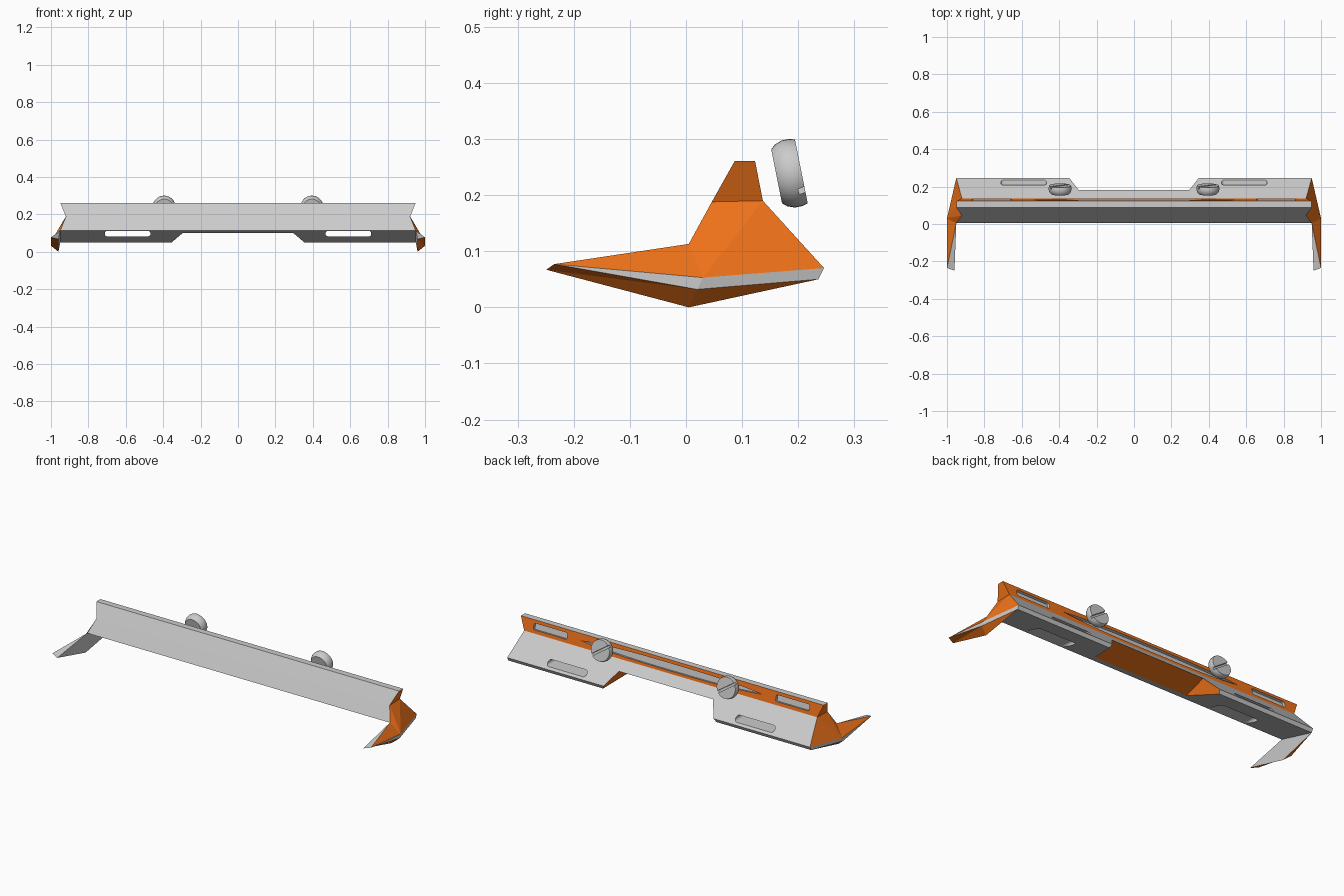
import bpy, bmesh, math
from mathutils import Matrix, Vector

if "Cube" in bpy.data.objects:
    bpy.data.objects.remove(bpy.data.objects["Cube"])

orange = bpy.data.materials.new("orange")
orange.diffuse_color = (0.87, 0.17, 0.01, 1)
orange.use_nodes = True
orange.node_tree.nodes["Principled BSDF"].inputs["Base Color"].default_value = orange.diffuse_color
TILT = math.atan2(0.014, 0.07)      # lean of the upper rear strip


def to_object(bm, name):
    bmesh.ops.recalc_face_normals(bm, faces=bm.faces)
    me = bpy.data.meshes.new(name)
    bm.to_mesh(me)
    bm.free()
    me.materials.append(None)
    me.materials.append(orange)
    ob = bpy.data.objects.new(name, me)
    bpy.context.collection.objects.link(ob)
    return ob


def prism(name, outline, y0, y1, matrix=Matrix(), mat=0):
    """Extrude an x/z outline along y."""
    bm = bmesh.new()
    rings = [[bm.verts.new(matrix @ Vector((x, y, z))) for x, z in outline] for y in (y0, y1)]
    n = len(outline)
    bm.faces.new(rings[0])
    bm.faces.new(rings[1])
    for i in range(n):
        j = (i + 1) % n
        bm.faces.new((rings[0][i], rings[0][j], rings[1][j], rings[1][i]))
    for f in bm.faces:
        f.material_index = mat
    return to_object(bm, name)


def rounded(w, h, r, steps=6):
    pts = []
    for k, (sx, sz) in enumerate(((1, 1), (-1, 1), (-1, -1), (1, -1))):
        for i in range(steps):
            a = (k + i / (steps - 1)) * math.pi / 2
            pts.append((sx * (w / 2 - r) + r * math.cos(a), sz * (h / 2 - r) + r * math.sin(a)))
    return pts


def cut(ob, cutter):
    m = ob.modifiers.new("cut", 'BOOLEAN')
    m.operation, m.solver, m.object = 'DIFFERENCE', 'EXACT', cutter
    bpy.context.view_layer.objects.active = ob
    bpy.ops.object.modifier_apply(modifier=m.name)
    bpy.data.objects.remove(cutter)


# Wedge bar with swept wings: points of the right end, mirrored for the left
P = {
    'front': (.95, .005, .113), 'notch_f': (.92, .046, .188),
    'top_f': (.95, .087, .261), 'top_b': (.95, .123, .261),
    'notch_b': (.92, .137, .19), 'rear': (.95, .246, .07), 'rear_low': (.95, .236, .05),
    'tip': (1, -.235, .077), 'tip_low': (.96, -.249, .067),
    'mid': (1, .03, .053), 'mid_low': (1, .02, .032), 'foot': (.96, .005, 0),
}
PROFILE = ['front', 'notch_f', 'top_f', 'top_b', 'notch_b', 'rear', 'rear_low']
ENDS = [
    ('top_f notch_f notch_b top_b', 1), ('notch_f mid notch_b', 1), ('notch_b mid rear', 1),
    ('notch_f front mid', 1), ('front tip mid', 1),
    ('tip mid_low mid', 0), ('mid mid_low rear_low rear', 0),
    ('tip tip_low mid_low', 1), ('tip_low foot mid_low', 1), ('mid_low foot rear_low', 1),
    ('front tip_low tip', 0), ('front foot tip_low', 0), ('front rear_low foot', 0),
]
bm = bmesh.new()
sides = [{k: bm.verts.new((s * x, y, z)) for k, (x, y, z) in P.items()} for s in (1, -1)]
R, L = sides
for a, b in zip(PROFILE, PROFILE[1:] + PROFILE[:1]):
    f = bm.faces.new((R[a], R[b], L[b], L[a]))
    f.material_index = 1 if a == 'top_b' else 0
for side in sides:
    for names, mat in ENDS:
        bm.faces.new([side[k] for k in names.split()]).material_index = mat
body = to_object(bm, "bar_with_wings")

# Sloping centre cutout under the bar
lean = Matrix.Translation((0, .18, .142)) @ Matrix.Rotation(math.atan2(.042, .13), 4, 'X')
trap = [(-.295, 0), (.295, 0), (.41, -.2), (-.41, -.2)]
cut(body, prism("centre_cutter", trap, -.3, .2, lean, 1))

# Through slots and shallow recesses on both sides
for s in (1, -1):
    m = Matrix.Translation((s * .59, 0, .097))
    cut(body, prism("slot_cutter", rounded(.245, .03, .0149), -.2, .4, m))
    m = Matrix.Translation((s * .76, .13, .226)) @ Matrix.Rotation(TILT, 4, 'X')
    cut(body, prism("recess_cutter", rounded(.21, .036, .008, 3), -.015, .03, m))

# Long tapered groove along the upper rear strip
n = 12
half = [(-.57 + 1.14 * i / n, .02 * (1 - abs(2 * i / n - 1) ** 3)) for i in range(n + 1)]
groove = half + [(x, -z) for x, z in half[-2:0:-1]]
m = Matrix.Translation((0, .13, .224)) @ Matrix.Rotation(TILT, 4, 'X')
cut(body, prism("groove_cutter", groove, -.015, .03, m))

# Slotted screw heads behind the bar
RINGS = [(-.023, .049), (-.015, .056), (-.002, .061), (.012, .061), (.022, .058)]
for s, name in ((1, "screw_right"), (-1, "screw_left")):
    bm = bmesh.new()
    seg = 32
    rings = [[bm.verts.new((r * math.cos(2 * math.pi * i / seg), t, r * math.sin(2 * math.pi * i / seg)))
              for i in range(seg)] for t, r in RINGS]
    for a, b in zip(rings, rings[1:]):
        for i in range(seg):
            j = (i + 1) % seg
            bm.faces.new((a[i], a[j], b[j], b[i]))
    bm.faces.new(rings[0])
    bm.faces.new(rings[-1])
    screw = to_object(bm, name)
    turn = Matrix.Rotation(math.radians(35), 4, 'Y')
    cut(screw, prism("screw_slot_cutter", [(-.1, -.006), (.1, -.006), (.1, .006), (-.1, .006)],
                     .01, .05, turn))
    screw.matrix_world = Matrix.Translation((s * .395, .184, .238)) @ Matrix.Rotation(TILT, 4, 'X')
    bpy.ops.object.select_all(action='DESELECT')
    screw.select_set(True)
    bpy.context.view_layer.objects.active = screw
    bpy.ops.object.shade_smooth_by_angle(angle=math.radians(35))
